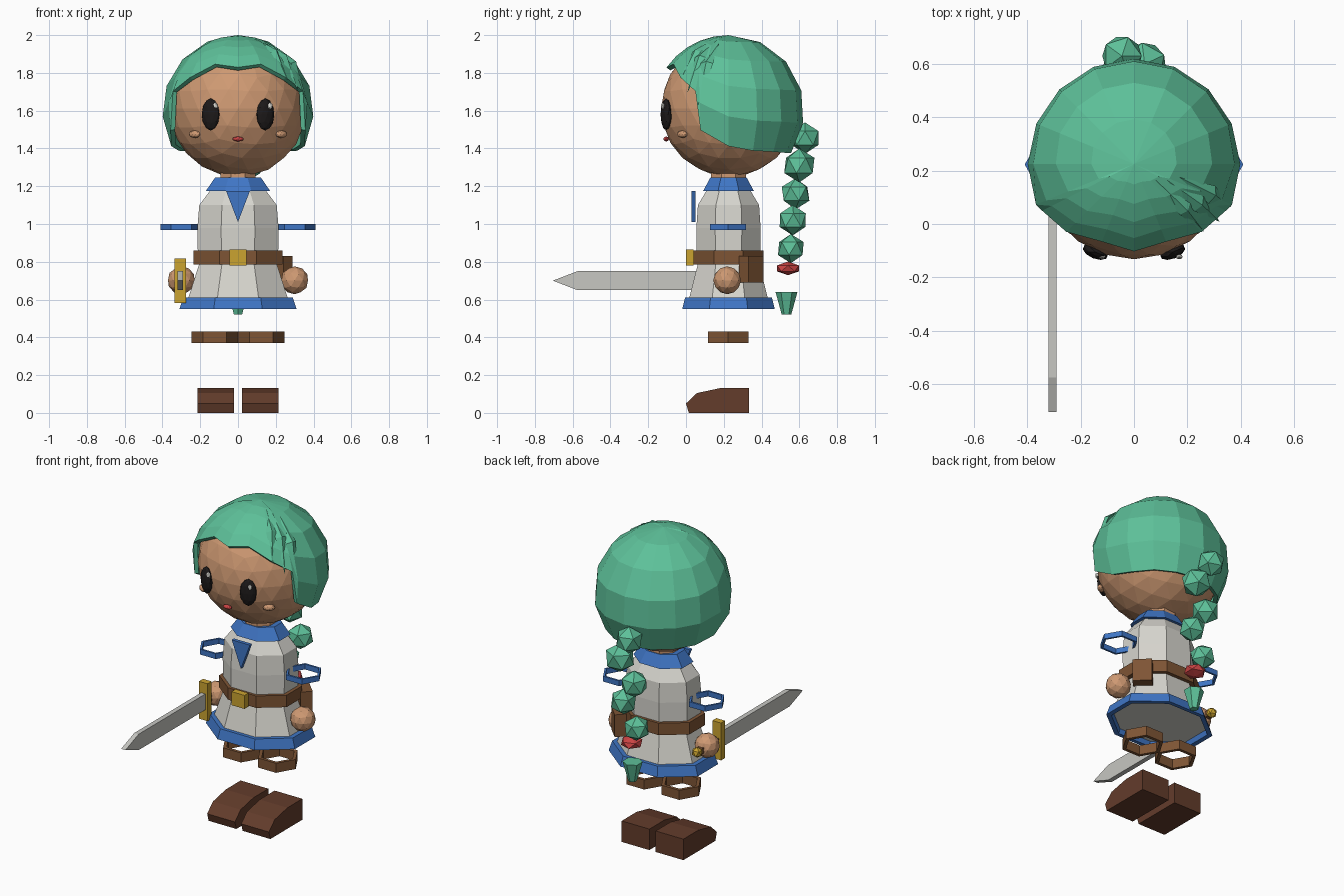
import bpy, bmesh
from math import sin, cos, pi, radians
from mathutils import Matrix, Vector

cube = bpy.data.objects.get("Cube")
if cube:
    bpy.data.objects.remove(cube, do_unlink=True)


def material(name, *rgb):
    m = bpy.data.materials.new(name)
    m.use_nodes = True
    m.diffuse_color = (*rgb, 1)
    m.node_tree.nodes["Principled BSDF"].inputs["Base Color"].default_value = (*rgb, 1)
    return m


HAIR = material("hair green", .11, .53, .32)
SKIN = material("skin tan", .62, .32, .17)
BLUE = material("trim blue", .05, .18, .56)
CLOTH = material("cloth white", .68, .67, .62)
LEATHER = material("belt brown", .21, .09, .035)
BOOT = material("boot brown", .125, .045, .024)
GOLD = material("gold", .6, .37, .03)
RED = material("red", .62, .06, .06)
BLACK = material("eye black", .012, .01, .01)
STEEL = material("steel", .57, .57, .54)
MID = .225  # depth of the body axis


def finish(name, bm, mat):
    bmesh.ops.recalc_face_normals(bm, faces=bm.faces[:])
    me = bpy.data.meshes.new(name)
    bm.to_mesh(me)
    bm.free()
    me.materials.append(mat)
    ob = bpy.data.objects.new(name, me)
    bpy.context.collection.objects.link(ob)
    return ob


def place(pos, scale, turn=0):
    return (Matrix.Translation(pos) @ Matrix.Rotation(radians(turn), 4, 'Z')
            @ Matrix.Diagonal((*scale, 1)))


def ball(name, mat, pos, scale, detail=2, turn=0):
    bm = bmesh.new()
    bmesh.ops.create_icosphere(bm, subdivisions=detail, radius=1, matrix=place(pos, scale, turn))
    return finish(name, bm, mat)


def box(name, mat, pos, size, turn=0):
    bm = bmesh.new()
    bmesh.ops.create_cube(bm, size=1, matrix=place(pos, size, turn))
    return finish(name, bm, mat)


def lathe(name, mat, profile, center=(0, MID), sides=8, phase=.5, depth=1, ring=False):
    """Turn (radius, z) points round a vertical axis; ring closes the profile."""
    bm = bmesh.new()
    loops = []
    for r, z in profile:
        angles = [(i + phase) * 2 * pi / sides for i in range(sides)]
        loops.append([bm.verts.new((center[0] + r * cos(a), center[1] + r * depth * sin(a), z))
                      for a in angles])
    pairs = list(zip(loops, loops[1:])) + ([(loops[-1], loops[0])] if ring else [])
    for lo, hi in pairs:
        for i in range(sides):
            j = (i + 1) % sides
            bm.faces.new((lo[i], lo[j], hi[j], hi[i]))
    if not ring:
        bm.faces.new(loops[0])
        bm.faces.new(loops[-1])
    return finish(name, bm, mat)


def prism(name, mat, points, vec):
    bm = bmesh.new()
    face = bm.faces.new([bm.verts.new(p) for p in points])
    new = bmesh.ops.extrude_face_region(bm, geom=[face])["geom"]
    bmesh.ops.translate(bm, vec=vec, verts=[v for v in new if isinstance(v, bmesh.types.BMVert)])
    return finish(name, bm, mat)


# Head and face
ball("head", SKIN, (0, .23, 1.612), (.362, .362, .362), 3)
lathe("neck", SKIN, [(.1, 1.2), (.1, 1.3)])
ball("mouth", RED, (0, -.105, 1.45), (.03, .015, .013))
for s, side in ((1, "left"), (-1, "right")):
    ball(side + "_eye", BLACK, (s * .145, -.105, 1.58), (.05, .025, .085), turn=s * 22)
    ball(side + "_eye_glint", CLOTH, (s * .145 + .025, -.123, 1.625), (.014, .01, .02), 1)
    ball(side + "_cheek", SKIN, (s * .23, -.02, 1.475), (.035, .02, .02), turn=s * 38)


# Hair cap: every column runs from the crown down to its own hem angle
def on_hair(turn, drop, r=.4):
    a, t = radians(turn), radians(drop)
    return Vector((r * sin(t) * sin(a), MID - r * sin(t) * cos(a), 1.6 + r * cos(t)))


HEM = {0: 55, 22.5: 52, 45: 64, 63: 75, 67.5: 105, 90: 118, 112.5: 122,
       135: 123, 157.5: 124, 180: 124}
columns = sorted([(a, h) for a, h in HEM.items()] + [(-a, h) for a, h in HEM.items() if 0 < a < 180])
ROWS = 5
bm = bmesh.new()
crown = bm.verts.new(on_hair(0, 0))
grid = [[bm.verts.new(on_hair(a, h * k / ROWS)) for k in range(1, ROWS + 1)] for a, h in columns]
for i, col in enumerate(grid):
    nxt = grid[(i + 1) % len(grid)]
    bm.faces.new((crown, col[0], nxt[0]))
    for k in range(ROWS - 1):
        bm.faces.new((col[k], col[k + 1], nxt[k + 1], nxt[k]))
hair = finish("hair_cap", bm, HAIR)
shell = hair.modifiers.new("thickness", 'SOLIDIFY')
shell.thickness = .025
shell.offset = -1

# Swept locks on the left temple
for n, (turn, end) in enumerate(((46, 66), (56, 76), (66, 86))):
    bm = bmesh.new()
    top, low = (bm.verts.new(on_hair(turn + w, d)) for w, d in ((8, 14 + n * 6), (0, end)))
    ridge = bm.verts.new(on_hair(turn + 3, end * .6, .42))
    under = bm.verts.new(on_hair(turn + 3, end * .6, .39))
    for w in (-4, 9):
        edge = bm.verts.new(on_hair(turn + w, end * .6, .403))
        for mid in (ridge, under):
            bm.faces.new((top, edge, mid))
            bm.faces.new((edge, low, mid))
    finish(f"hair_lock_{n + 1}", bm, HAIR)

# Braid
for n, (y, z, r) in enumerate(((.63, 1.455, .083), (.6, 1.31, .09), (.58, 1.16, .082),
                               (.565, 1.02, .08), (.555, .87, .077))):
    ball(f"braid_bead_{n + 1}", HAIR, (.04 if n % 2 else -.045, y, z), (r, r, r), 1, turn=25 * n)
ball("braid_tie", RED, (0, .54, .765), (.068, .068, .036), 1)
lathe("braid_tail", HAIR, [(.025, .52), (.058, .64)], (0, .532), 6)

# Tunic, all half-widths measured across the flats
FLAT = cos(pi / 8)


def garment(name, mat, profile, ring=False):
    return lathe(name, mat, [(w / FLAT, z) for w, z in profile], depth=.79, ring=ring)


garment("tunic", CLOTH, [(.272, .58), (.205, .79), (.213, .86), (.215, .98), (.205, 1.1), (.13, 1.2)])
garment("skirt_hem", BLUE, [(.31, .55), (.29, .612), (.262, .612), (.28, .55)], True)
garment("collar", BLUE, [(.17, 1.175), (.122, 1.245)])
garment("belt", LEATHER, [(.235, .785), (.235, .86)])
prism("neck_flap", BLUE, [(-.063, .028, 1.175), (.063, .028, 1.175), (0, .028, 1.01)], (0, .022, 0))
box("buckle", GOLD, (0, .02, .822), (.09, .04, .085))
box("pouch", LEATHER, (.225, .345, .76), (.07, .112, .14), 45)


# Floating cuffs, hands and boots
def cuff(name, mat, x, r, low, high, wall):
    lathe(name, mat, [(r, low), (r, high), (r - wall, high), (r - wall, low)],
          (x, MID - .002), 6, 0, ring=True)


for s, side in ((1, "left"), (-1, "right")):
    cuff(side + "_sleeve_cuff", BLUE, s * .3, .11, .967, 1, .014)
    cuff(side + "_boot_cuff", LEATHER, s * .122, .124, .37, .43, .022)
    ball(side + "_hand", SKIN, (s * .3, .218, .702), (.074, .074, .074))
    boot = [(0, .05), (.015, 0), (.333, 0), (.333, .132), (.185, .132), (.058, .105)]
    prism(side + "_boot", BOOT, [(s * .022, y, z) for y, z in boot], (s * .193, 0, 0))

# Sword, held in the right hand and pointing forward
SX = -.305
blade = [(.11, .65), (.11, .75), (-.575, .75), (-.705, .7), (-.575, .65)]
prism("sword_blade", STEEL, [(SX - .015, y, z) for y, z in blade], (.03, 0, 0))
box("sword_guard", GOLD, (SX, .11, .7), (.06, .04, .235))
box("sword_grip", LEATHER, (SX, .21, .7), (.035, .2, .035))
ball("sword_pommel", GOLD, (SX, .325, .7), (.033, .033, .033), 1)
